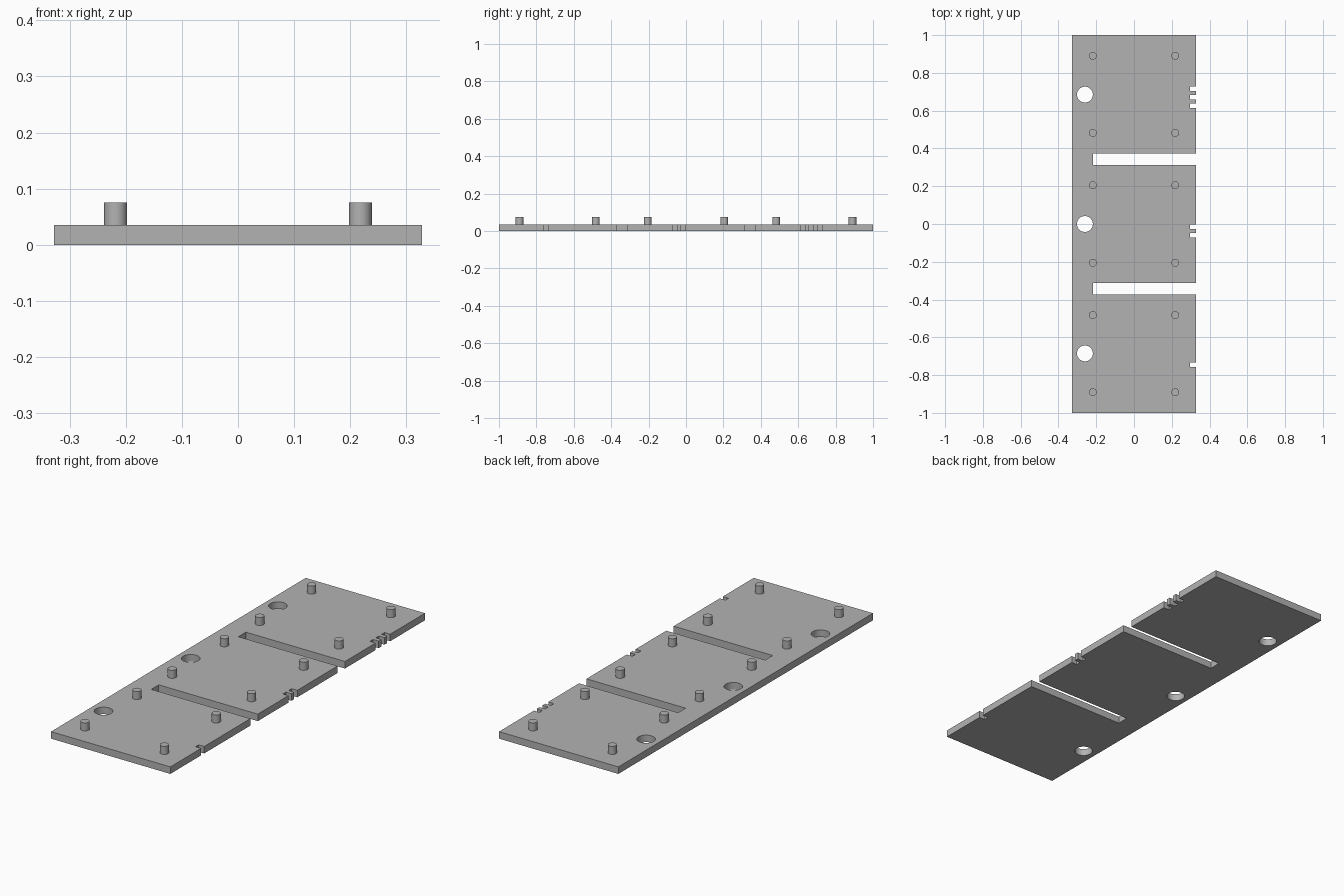
import bpy, bmesh, math
from mathutils import Vector

if "Cube" in bpy.data.objects:
    bpy.data.objects.remove(bpy.data.objects["Cube"])

HALF_W, HALF_L, THICK = 0.328, 1.0, 0.035
SLOT_X, NOTCH_X = -0.217, 0.297
PEG_X, PEG_R, PEG_TOP = 0.218, 0.0205, 0.075

grey = bpy.data.materials.new("grey")
grey.diffuse_color = (0.45, 0.45, 0.45, 1)
grey.use_nodes = True
grey.node_tree.nodes["Principled BSDF"].inputs["Base Color"].default_value = grey.diffuse_color


def make_object(name, bm):
    mesh = bpy.data.meshes.new(name)
    bm.to_mesh(mesh)
    bm.free()
    mesh.materials.append(grey)
    obj = bpy.data.objects.new(name, mesh)
    bpy.context.collection.objects.link(obj)
    bpy.context.view_layer.objects.active = obj
    obj.select_set(True)
    bpy.ops.object.shade_smooth_by_angle(angle=math.radians(30))
    obj.select_set(False)
    return obj


def add_loop(bm, points):
    verts = [bm.verts.new((x, y, 0)) for x, y in points]
    return [bm.edges.new((a, b)) for a, b in zip(verts, verts[1:] + verts[:1])]


# Cuts into the right edge, from front to back: (start y, end y, depth x)
cuts = [(-0.372, -0.313, SLOT_X), (0.313, 0.372, SLOT_X)]
for y, count in ((-0.746, 1), (-0.060, 2), (0.625, 3)):
    for i in range(count):
        c = y + 0.045 * i
        cuts.append((c - 0.012, c + 0.012, NOTCH_X))

# Plate outline with slots and notches
outline = [(-HALF_W, HALF_L), (-HALF_W, -HALF_L), (HALF_W, -HALF_L)]
for y0, y1, x in sorted(cuts):
    outline += [(HALF_W, y0), (x, y0), (x, y1), (HALF_W, y1)]
outline.append((HALF_W, HALF_L))

bm = bmesh.new()
edges = add_loop(bm, outline)

# Round through holes along the left side
for cy in (-0.685, 0.0, 0.685):
    ring = [(-0.26 + 0.042 * math.cos(a), cy + 0.042 * math.sin(a))
            for a in (math.tau * i / 48 for i in range(48))]
    edges += add_loop(bm, ring)

bmesh.ops.triangle_fill(bm, edges=edges, use_beauty=True, normal=Vector((0, 0, 1)))
top = bmesh.ops.extrude_face_region(bm, geom=bm.faces[:])["geom"]
bmesh.ops.translate(bm, vec=(0, 0, THICK),
                    verts=[g for g in top if isinstance(g, bmesh.types.BMVert)])
bmesh.ops.recalc_face_normals(bm, faces=bm.faces[:])
bmesh.ops.dissolve_limit(bm, angle_limit=0.01, verts=bm.verts[:], edges=bm.edges[:])
make_object("base_plate", bm)

# Locating pegs, four per section
for y in (-0.89, -0.482, -0.205, 0.205, 0.482, 0.89):
    for x in (-PEG_X, PEG_X):
        bm = bmesh.new()
        bmesh.ops.create_cone(bm, cap_ends=True, segments=32, radius1=PEG_R,
                              radius2=PEG_R, depth=PEG_TOP - THICK)
        bmesh.ops.translate(bm, verts=bm.verts[:], vec=(x, y, (PEG_TOP + THICK) / 2))
        make_object("peg", bm)
